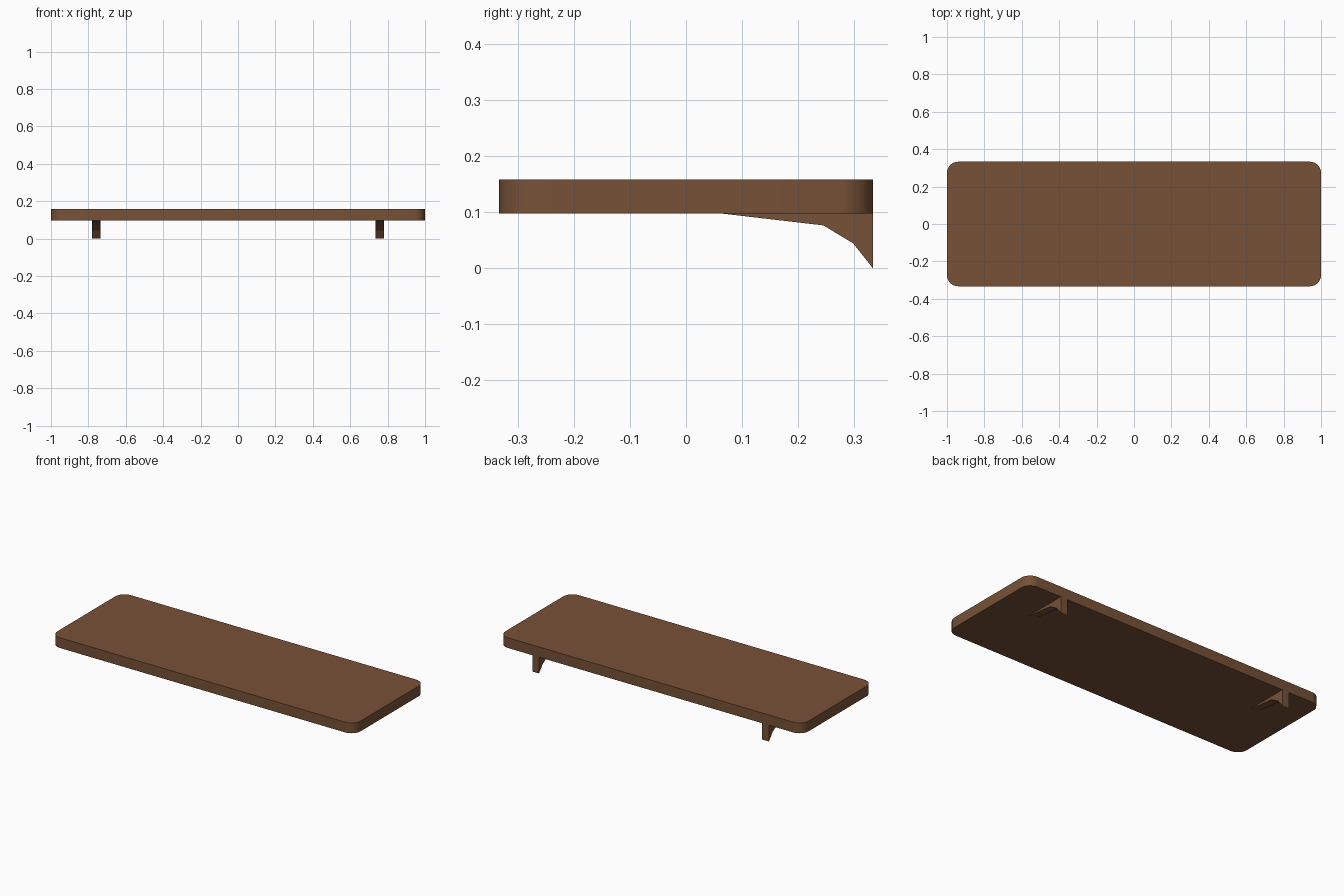
import bpy, bmesh, math

if "Cube" in bpy.data.objects:
    bpy.data.objects.remove(bpy.data.objects["Cube"])

wood = bpy.data.materials.new("brown wood")
wood.diffuse_color = (0.185, 0.083, 0.038, 1)
wood.use_nodes = True
wood.node_tree.nodes["Principled BSDF"].inputs["Base Color"].default_value = wood.diffuse_color


def extrude(name, outline, offset):
    """Solid made by sweeping a closed 3D outline along an offset."""
    bm = bmesh.new()
    face = bm.faces.new([bm.verts.new(p) for p in outline])
    swept = bmesh.ops.extrude_face_region(bm, geom=[face], use_keep_orig=True)
    moved = [g for g in swept["geom"] if isinstance(g, bmesh.types.BMVert)]
    bmesh.ops.translate(bm, verts=moved, vec=offset)
    bmesh.ops.recalc_face_normals(bm, faces=bm.faces)
    mesh = bpy.data.meshes.new(name)
    bm.to_mesh(mesh)
    bm.free()
    mesh.materials.append(wood)
    obj = bpy.data.objects.new(name, mesh)
    bpy.context.collection.objects.link(obj)
    return obj


# Shelf board with rounded vertical corners
HX, HY, R, SEG = 1.0, 0.333, 0.06, 8
BOTTOM, TOP = 0.097, 0.158
outline = []
for i, (sx, sy) in enumerate([(1, 1), (-1, 1), (-1, -1), (1, -1)]):
    for k in range(SEG + 1):
        a = math.radians(90) * (i + k / SEG)
        outline.append((sx * (HX - R) + R * math.cos(a),
                        sy * (HY - R) + R * math.sin(a), BOTTOM))
board = extrude("shelf_board", outline, (0, 0, TOP - BOTTOM))
bpy.context.view_layer.objects.active = board
board.select_set(True)
bpy.ops.object.shade_smooth_by_angle(angle=math.radians(30))

# Curved support brackets, flush with the back edge
profile = [(0.065, BOTTOM), (0.245, 0.076), (0.298, 0.044),
           (HY, 0.0), (HY, BOTTOM)]
W = 0.044
for side, x in (("left", -0.758), ("right", 0.758)):
    extrude(side + "_bracket", [(x - W / 2, y, z) for y, z in profile], (W, 0, 0))
